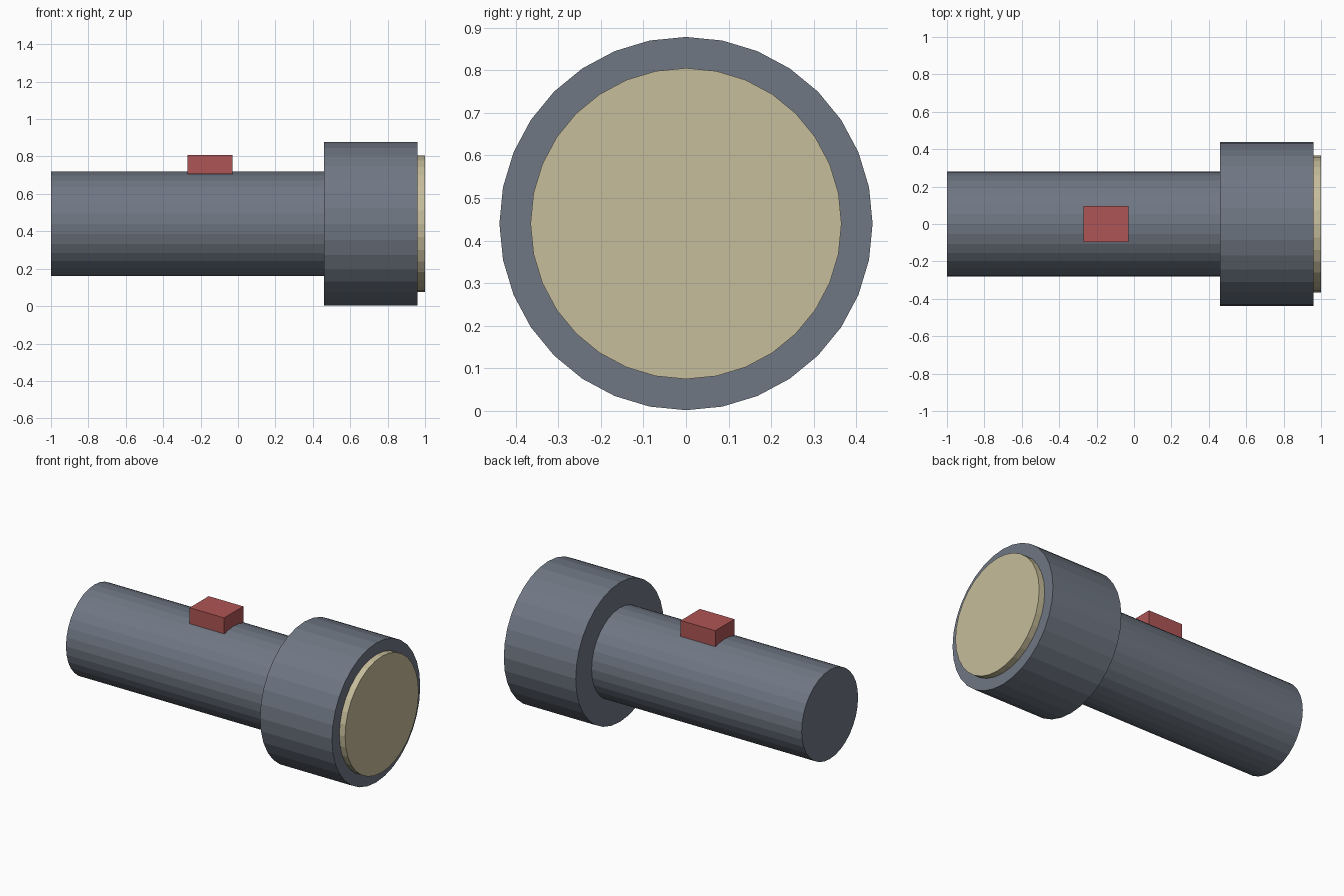
import bpy
from math import pi

cube = bpy.data.objects.get("Cube")
if cube:
    bpy.data.objects.remove(cube, do_unlink=True)

AXIS_Z = 0.44  # height of the centre line


def material(name, rgb):
    mat = bpy.data.materials.new(name)
    mat.use_nodes = True
    colour = (*rgb, 1)
    mat.diffuse_color = colour
    bsdf = mat.node_tree.nodes["Principled BSDF"]
    bsdf.inputs["Base Color"].default_value = colour
    bsdf.inputs["Roughness"].default_value = 0.6
    return mat


def finish(name, mat):
    obj = bpy.context.object
    obj.name = obj.data.name = name
    obj.data.materials.append(mat)
    bpy.ops.object.transform_apply(location=False, rotation=True, scale=True)
    return obj


def barrel(name, x0, x1, radius, mat):
    """Flat-faced cylinder lying along x."""
    bpy.ops.mesh.primitive_cylinder_add(
        vertices=32, radius=radius, depth=x1 - x0,
        location=((x0 + x1) / 2, 0, AXIS_Z), rotation=(0, pi / 2, 0))
    return finish(name, mat)


slate = material("slate grey", (0.16, 0.185, 0.23))
cream = material("lens cream", (0.57, 0.51, 0.33))
red = material("switch red", (0.43, 0.09, 0.09))

# Handle, wide head and the lens standing proud of it
barrel("handle", -1.0, 0.46, 0.28, slate)
barrel("head", 0.46, 0.96, 0.438, slate)
barrel("lens", 0.92, 1.0, 0.365, cream)

# Switch block sunk slightly into the top of the handle
bpy.ops.mesh.primitive_cube_add(size=1, location=(-0.15, 0, 0.757))
bpy.context.object.scale = (0.24, 0.19, 0.1)
finish("switch", red)
